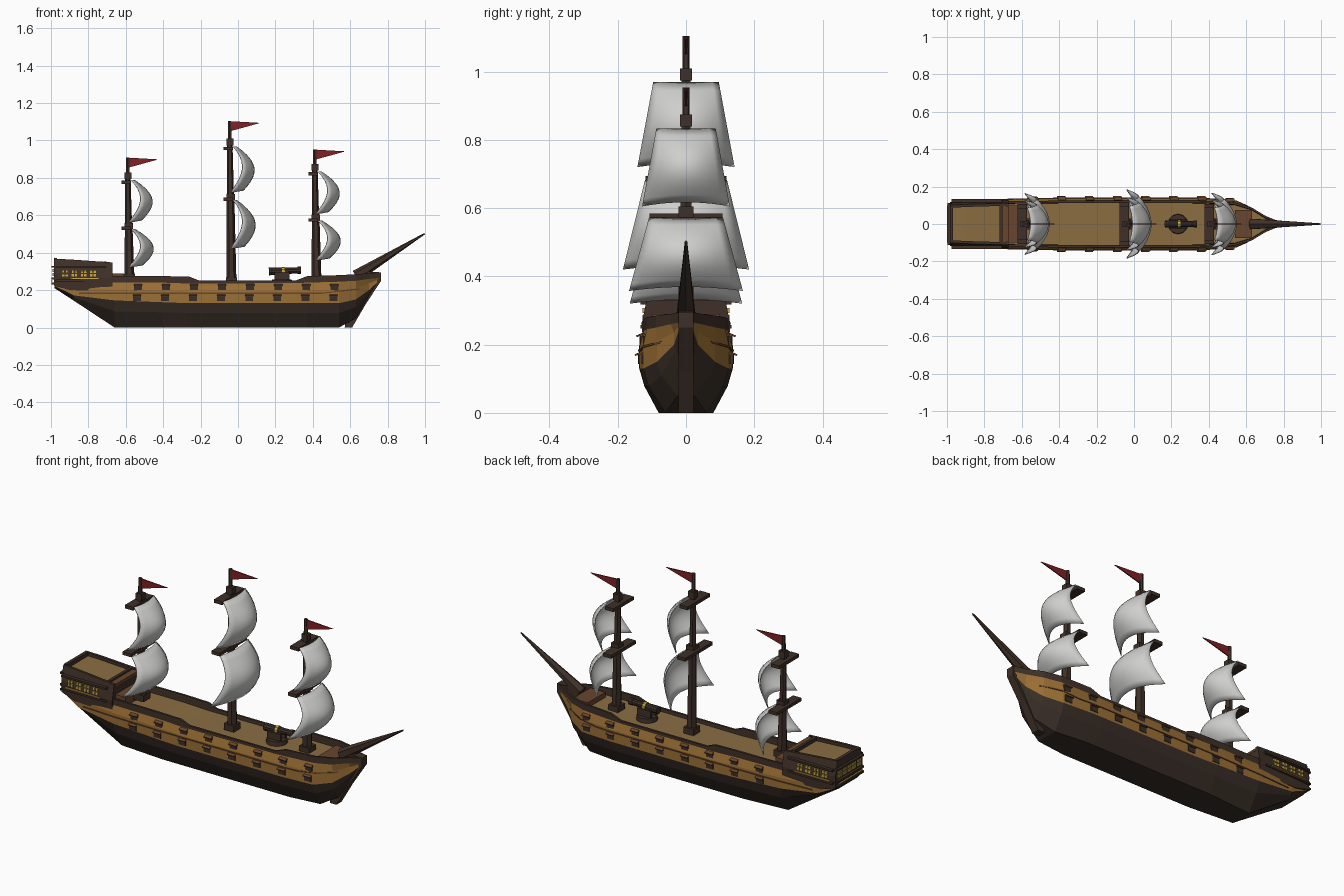
import bpy, bmesh, math
from mathutils import Vector, Matrix

if "Cube" in bpy.data.objects:
    bpy.data.objects.remove(bpy.data.objects["Cube"])


def material(name, rgb):
    m = bpy.data.materials.new(name)
    m.use_nodes = True
    m.diffuse_color = (*rgb, 1)
    m.node_tree.nodes["Principled BSDF"].inputs["Base Color"].default_value = (*rgb, 1)
    return m


KEEL = material("keel brown", (.040, .027, .020))
DARK = material("dark timber", (.050, .030, .021))
TAN = material("ochre planking", (.33, .16, .035))
DECK = material("deck wood", (.26, .155, .055))
BROWN = material("red brown wood", (.14, .06, .026))
SAIL = material("sail cloth", (.62, .62, .61))
RED = material("flag red", (.22, .015, .017))
GOLD = material("window gold", (.62, .40, .06))


def mesh_object(name, verts, faces, mats, index=None):
    me = bpy.data.meshes.new(name)
    me.from_pydata(verts, [], faces)
    for m in mats:
        me.materials.append(m)
    if index:
        me.polygons.foreach_set("material_index", index)
    bm = bmesh.new()
    bm.from_mesh(me)
    bmesh.ops.recalc_face_normals(bm, faces=bm.faces)
    bm.to_mesh(me)
    bm.free()
    ob = bpy.data.objects.new(name, me)
    bpy.context.collection.objects.link(ob)
    return ob


def boxes(name, items, mat):
    """One object from (centre, size, tilt about x) boxes."""
    bm = bmesh.new()
    for centre, size, tilt in items:
        mx = Matrix.Translation(centre) @ Matrix.Rotation(tilt, 4, 'X') @ Matrix.Diagonal((*size, 1))
        bmesh.ops.create_cube(bm, size=1, matrix=mx)
    me = bpy.data.meshes.new(name)
    bm.to_mesh(me)
    bm.free()
    me.materials.append(mat)
    bpy.context.collection.objects.link(bpy.data.objects.new(name, me))


def spar(name, a, b, r1, r2, mat, sides=6):
    """Tapered round bar between two points."""
    a, b = Vector(a), Vector(b)
    turn = (b - a).to_track_quat('Z', 'Y').to_matrix().to_4x4()
    bm = bmesh.new()
    bmesh.ops.create_cone(bm, cap_ends=True, segments=sides, radius1=r1, radius2=r2,
                          depth=(b - a).length, matrix=Matrix.Translation((a + b) / 2) @ turn)
    me = bpy.data.meshes.new(name)
    bm.to_mesh(me)
    bm.free()
    me.materials.append(mat)
    bpy.context.collection.objects.link(bpy.data.objects.new(name, me))


def prism(name, outline, half, mat):
    """Side outline in x and z, given a thickness across y."""
    n = len(outline)
    verts = [(x, s * half, z) for s in (-1, 1) for x, z in outline]
    faces = [range(n), range(n, 2 * n)]
    faces += [(i, (i + 1) % n, n + (i + 1) % n, n + i) for i in range(n)]
    mesh_object(name, verts, [tuple(f) for f in faces], [mat])


# Hull stations: x, keel z, keel half, side half, sheer half, waterline z, sheer z, rail z
stations = [
    (-.98, .21, .08, .105, .105, .22, .24, .25),
    (-.88, .145, .07, .120, .115, .172, .24, .25),
    (-.66, 0, .06, .132, .122, .145, .242, .275),
    (-.40, 0, .08, .137, .125, .135, .24, .275),
    (-.26, 0, .08, .137, .125, .13, .235, .272),
    (-.21, 0, .08, .137, .125, .13, .235, .252),
    (.31, 0, .08, .137, .125, .13, .238, .252),
    (.37, 0, .08, .136, .124, .13, .24, .275),
    (.54, 0, .06, .125, .115, .13, .245, .28),
    (.63, .05, .025, .085, .088, .15, .25, .285),
    (.70, .16, .015, .035, .045, .2, .26, .29),
    (.755, .245, .012, .018, .022, .25, .265, .295)]


def profile(s):
    x, zk, hk, hw, hs, zb, zs, zr = s
    return [(hk, zk), (hk * .12 + hw * .82, zk + (zb - zk) * .6), (hw, zb),
            (hw, zb + (zs - zb) * .6), (hs, zs), (hs, zr), (hs - .012, zr), (hs - .014, zs - .003)]


def half_width(x, z):
    for a, b in zip(stations, stations[1:]):
        if a[0] <= x <= b[0]:
            t = (x - a[0]) / (b[0] - a[0])
            rows = profile([p + (q - p) * t for p, q in zip(a, b)])[:6]
            for (h0, z0), (h1, z1) in zip(rows, rows[1:]):
                if z0 <= z <= z1:
                    return h0 + (h1 - h0) * (z - z0) / max(z1 - z0, .001)
            return rows[-1][0]


verts, faces, index = [], [], []
ring = 16
row_mats = [0, 0, 1, 1, 2, 2, 2, 3, 2, 2, 2, 1, 1, 0, 0, 0]
for s in stations:
    p = profile(s)
    verts += [(s[0], h, z) for h, z in p] + [(s[0], -h, z) for h, z in reversed(p)]
for i in range(len(stations) - 1):
    for j in range(ring):
        k = (j + 1) % ring
        faces.append((i * ring + j, i * ring + k, (i + 1) * ring + k, (i + 1) * ring + j))
        index.append(row_mats[j])
faces += [tuple(range(ring)), tuple(range(len(verts) - ring, len(verts)))]
mesh_object("hull", verts, faces, [KEEL, TAN, DARK, DECK], index + [2, 2])

# Thin wale strips along each side
for side, label in ((1, "left"), (-1, "right")):
    xs = [-.85 + i * .05 for i in range(31)]
    v = []
    for x in xs:
        z = .183 + max(0, x - .45) * .12
        h = half_width(x, z)
        v += [(x, side * (h + .004), z + .003), (x, side * (h + .004), z - .003),
              (x, side * (h - .01), z - .003), (x, side * (h - .01), z + .003)]
    f = [(4 * i + j, 4 * i + (j + 1) % 4, 4 * i + 4 + (j + 1) % 4, 4 * i + 4 + j)
         for i in range(len(xs) - 1) for j in range(4)]
    mesh_object(label + "_wale", v, f, [BROWN])

# Gun ports with propped lids, two staggered rows
ports, lids = [], []
for row, (x0, z) in enumerate(((-.61, .157), (-.535, .212))):
    for i in range(8):
        x = x0 + .15 * i + .07 * (1 - row)
        for s in (1, -1):
            y = s * (half_width(x, z) - .004)
            ports.append(((x, y, z), (.042, .014, .028), 0))
            lids.append(((x, y + s * .008, z + .016), (.044, .018, .005), -s * .4))
boxes("gun_ports", ports, KEEL)
boxes("gun_port_lids", lids, BROWN)

# Stem and bowsprit
prism("stem", [(.57, 0), (.61, 0), (.68, .12), (.765, .25), (.765, .295), (.67, .30), (.62, .26)], .022, DARK)
spar("bowsprit", (.63, .275, 0)[:1] + (0, .275), (.998, 0, .502), .032, .004, DARK)
boxes("foredeck", [((.585, 0, .255), (.09, .15, .03), 0)], BROWN)

# Stern castle: tapered body, sunken deck, rim
body = []
for x, zb, zt, hb, ht in ((-.985, .225, .368, .115, .10), (-.90, .20, .364, .122, .105), (-.67, .195, .348, .127, .112)):
    body += [(x, hb, zb), (x, hb + .002, zb + .07), (x, ht, zt), (x, ht - .014, zt), (x, ht - .014, zt - .018)]
    body += [(x, -y, z) for _, y, z in reversed(body[-5:])]
cf = [(10 * i + j, 10 * i + (j + 1) % 10, 10 * i + 10 + (j + 1) % 10, 10 * i + 10 + j)
      for i in range(2) for j in range(10)]
ci = [1 if j == 4 else 0 for i in range(2) for j in range(10)] + [0, 0]
mesh_object("stern_castle", body, cf + [tuple(range(10)), tuple(range(20, 30))], [DARK, DECK], ci)
boxes("castle_rims", [((-.976, 0, .36), (.018, .19, .022), 0), ((-.712, 0, .343), (.016, .2, .02), 0)], DARK)
boxes("castle_steps", [((-.688, 0, .338), (.034, .195, .012), 0), ((-.645, 0, .265), (.07, .2, .05), 0)], BROWN)

# Windowed galleries on both sides and across the stern
frames, panes = [], []
for s in (1, -1):
    for z in (.252, .322):
        frames.append(((-.84, s * .124, z), (.27, .018, .010), 0))
    panes.append(((-.85, s * .128, .262), (.21, .008, .005), 0))
    for i in range(4):
        for dx in (-.009, .009):
            for dz in (-.010, .010):
                panes.append(((-.925 + .05 * i + dx, s * .124, .29 + dz), (.013, .008, .015), 0))
for z in (.235, .262, .325):
    frames.append(((-.986, 0, z), (.024, .225, .010), 0))
for i in range(5):
    for dy in (-.009, .009):
        for dz in (-.011, .011):
            panes.append(((-.987, -.084 + .042 * i + dy, .294 + dz), (.008, .013, .016), 0))
panes.append(((-.996, 0, .248), (.008, .2, .005), 0))
boxes("gallery_frames", frames, DARK)
boxes("gallery_windows", panes, GOLD)


def sail(name, x, top, bottom, half_top, half_bottom, depth):
    """Billowing cloth: forward belly in the middle, corners held back."""
    n, v, f = 10, [], []
    for i in range(n + 1):
        t = i / n
        for j in range(n + 1):
            u = 2 * j / n - 1
            belly = math.sin(math.pi * t ** .9) * .055 + (1 - u * u) * depth * (.25 + .75 * math.sin(t * 2.2))
            h = half_top + (half_bottom - half_top) * t
            v.append((x + belly - .015 * u * u * t, u * h, top + (bottom - top) * t + .012 * (1 - u * u) * t))
    for i in range(n):
        for j in range(n):
            a = i * (n + 1) + j
            f.append((a, a + 1, a + n + 2, a + n + 1))
    ob = mesh_object(name, v, f, [SAIL])
    ob.data.polygons.foreach_set("use_smooth", [True] * len(f))
    mod = ob.modifiers.new("cloth", 'SOLIDIFY')
    mod.thickness = .005


# Masts: name, x, foot, lower yard, upper yard, top, lower sail end, upper sail end, breadth
masts = [("mizzen", -.58, .25, .53, .785, .91, .32, .56, .165),
         ("main", -.035, .23, .685, .965, 1.105, .42, .72, .185),
         ("fore", .42, .23, .575, .83, .953, .357, .605, .167)]
for name, x, foot, low, high, top, low_end, high_end, breadth in masts:
    spar(name + "_lower_mast", (x, 0, foot), (x - .005, 0, low + .03), .027, .02, DARK)
    spar(name + "_upper_mast", (x - .005, 0, low), (x - .01, 0, high + .04), .019, .015, DARK)
    spar(name + "_pole", (x - .01, 0, high), (x - .01, 0, top), .011, .010, DARK)
    boxes(name + "_mast_fittings", [((x, 0, foot + .02), (.06, .06, .035), 0),
                                    ((x - .008, 0, high + .027), (.036, .034, .035), 0),
                                    ((x - .004, 0, low + .012), (.046, .044, .035), 0)], DARK)
    boxes(name + "_yards", [((x - .018, 0, high - .008), (.05, breadth * 1.05, .018), 0),
                            ((x - .018, 0, low), (.05, breadth * 1.28, .018), 0)], DARK)
    sail(name + "_lower_sail", x + .012, low - .003, low_end, breadth * .65, breadth, .068)
    sail(name + "_upper_sail", x + .012, high + .004, high_end, breadth * .52, breadth * .77, .062)
    prism(name + "_flag", [(x - .005, top - .002), (x - .005, top - .055), (x + .155, top - .011)], .003, RED)

# Deck gun on a turntable
spar("gun_turntable", (.235, 0, .23), (.235, 0, .258), .055, .052, DARK, 12)
boxes("gun_carriage", [((.235, s * .022, .276), (.08, .012, .04), 0) for s in (1, -1)], DARK)
spar("gun_barrel", (.165, 0, .300), (.335, 0, .306), .021, .015, KEEL, 10)
spar("gun_muzzle", (.318, 0, .306), (.338, 0, .306), .019, .019, DARK, 10)
spar("gun_band", (.235, 0, .3025), (.25, 0, .303), .022, .022, GOLD, 10)
